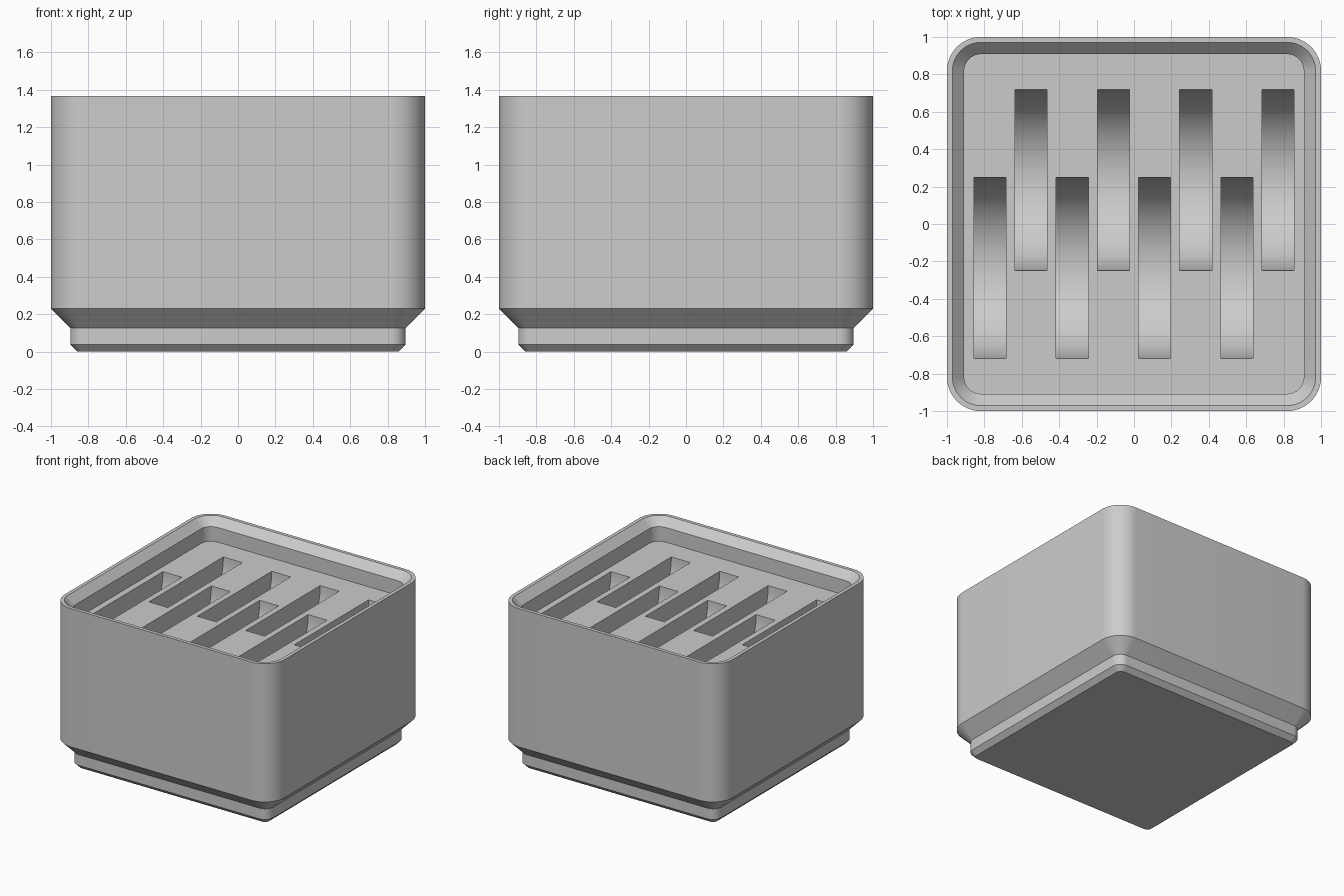
import bpy
import bmesh
import math
from mathutils import Matrix, Vector

old = bpy.data.objects.get("Cube")
if old:
    bpy.data.objects.remove(old, do_unlink=True)

grey = bpy.data.materials.new("plain_grey")
grey.use_nodes = True
colour = (0.6, 0.6, 0.6, 1)
grey.diffuse_color = colour
grey.node_tree.nodes["Principled BSDF"].inputs["Base Color"].default_value = colour

TOP = 1.366
FLOOR = TOP - 0.183
CORNER_STEPS = 14


def rounded_ring(bm, half, radius, z):
    """Ring of vertices around a rounded square."""
    ring = []
    for quarter in range(4):
        start = quarter * math.pi / 2
        diagonal = start + math.pi / 4
        centre = Vector((math.cos(diagonal), math.sin(diagonal))) * (half - radius) * math.sqrt(2)
        for i in range(CORNER_STEPS + 1):
            a = start + i / CORNER_STEPS * math.pi / 2
            ring.append(bm.verts.new((centre.x + radius * math.cos(a),
                                      centre.y + radius * math.sin(a), z)))
    return ring


def new_object(name, bm):
    bmesh.ops.recalc_face_normals(bm, faces=bm.faces)
    mesh = bpy.data.meshes.new(name)
    bm.to_mesh(mesh)
    bm.free()
    mesh.materials.append(grey)
    obj = bpy.data.objects.new(name, mesh)
    bpy.context.collection.objects.link(obj)
    return obj


# Body: stepped foot, outer wall, rim, and lip down to the sunken floor
profile = [  # half width, corner radius, height
    (0.858, 0.039, 0),
    (0.896, 0.077, 0.038),
    (0.896, 0.077, 0.126),
    (1.0, 0.181, 0.23),
    (1.0, 0.181, TOP),
    (0.971, 0.152, TOP),
    (0.908, 0.089, TOP - 0.063),
    (0.908, 0.089, FLOOR),
]
bm = bmesh.new()
rings = [rounded_ring(bm, *p) for p in profile]
for low, high in zip(rings, rings[1:]):
    n = len(low)
    for i in range(n):
        j = (i + 1) % n
        bm.faces.new((low[i], low[j], high[j], high[i]))
bm.faces.new(rings[0][::-1])
bm.faces.new(rings[-1])
body = new_object("storage_block", bm)

# Slots: two staggered rows of upright half-round pockets
bm = bmesh.new()
for i in range(8):
    x = -0.77 + 0.22 * i
    y = 0.235 if i % 2 else -0.235
    place = Matrix.Translation((x, y, FLOOR)) @ Matrix.Rotation(math.pi / 2, 4, 'Y')
    bmesh.ops.create_cone(bm, cap_ends=True, segments=96, radius1=0.483,
                          radius2=0.483, depth=0.172, matrix=place)
cutter = new_object("slot_cutter", bm)
cutter.hide_render = True

cut = body.modifiers.new("slots", 'BOOLEAN')
cut.operation = 'DIFFERENCE'
cut.solver = 'EXACT'
cut.object = cutter

bpy.ops.object.select_all(action='DESELECT')
body.select_set(True)
bpy.context.view_layer.objects.active = body
bpy.ops.object.modifier_apply(modifier=cut.name)
bpy.data.objects.remove(cutter, do_unlink=True)
bpy.ops.object.shade_smooth_by_angle(angle=math.radians(25))
